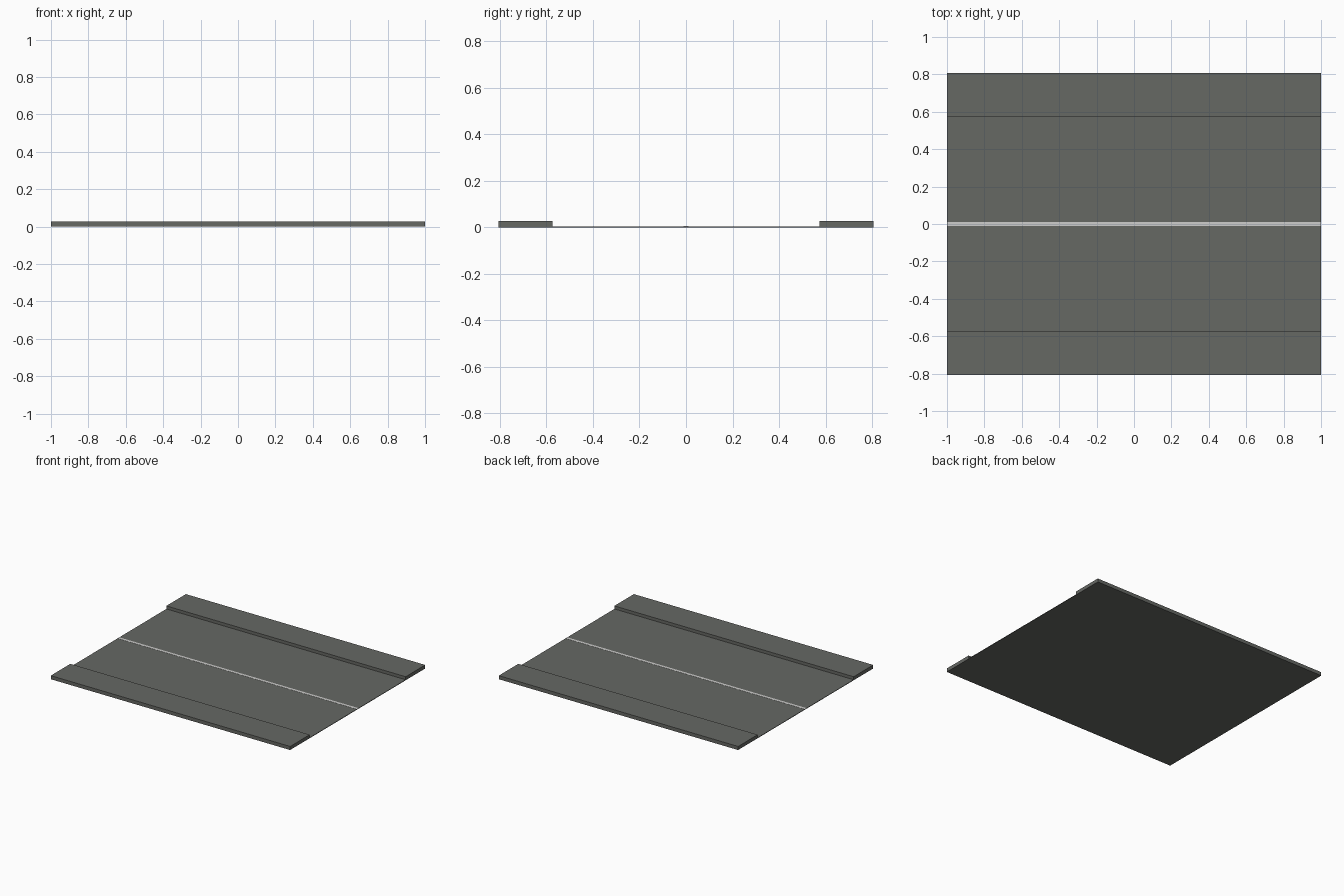
import bpy

if "Cube" in bpy.data.objects:
    bpy.data.objects.remove(bpy.data.objects["Cube"])

def material(name, color):
    m = bpy.data.materials.new(name)
    m.diffuse_color = (*color, 1)
    m.use_nodes = True
    m.node_tree.nodes["Principled BSDF"].inputs["Base Color"].default_value = m.diffuse_color
    return m

asphalt = material("asphalt_grey", (0.133, 0.138, 0.127))
paint = material("line_paint", (0.62, 0.62, 0.61))

HALF_Y, CURB_Y = 0.806, 0.573
ROAD_Z, WALK_Z = 0.004, 0.027

def slab(name, y0, y1, z0, z1, mat):
    """Full-length box spanning the tile in x."""
    bpy.ops.mesh.primitive_cube_add(size=1, location=(0, (y0 + y1) / 2, (z0 + z1) / 2))
    ob = bpy.context.object
    ob.name = name
    ob.scale = (2, y1 - y0, z1 - z0)
    bpy.ops.object.transform_apply(location=False, rotation=False, scale=True)
    ob.data.materials.append(mat)
    return ob

# Road surface between the curbs
slab("road", -CURB_Y, CURB_Y, 0, ROAD_Z, asphalt)
# Raised sidewalks
slab("sidewalk_front", -HALF_Y, -CURB_Y, 0, WALK_Z, asphalt)
slab("sidewalk_back", CURB_Y, HALF_Y, 0, WALK_Z, asphalt)
# Painted centre line
slab("centre_line", -0.01, 0.01, ROAD_Z, ROAD_Z + 0.001, paint)
